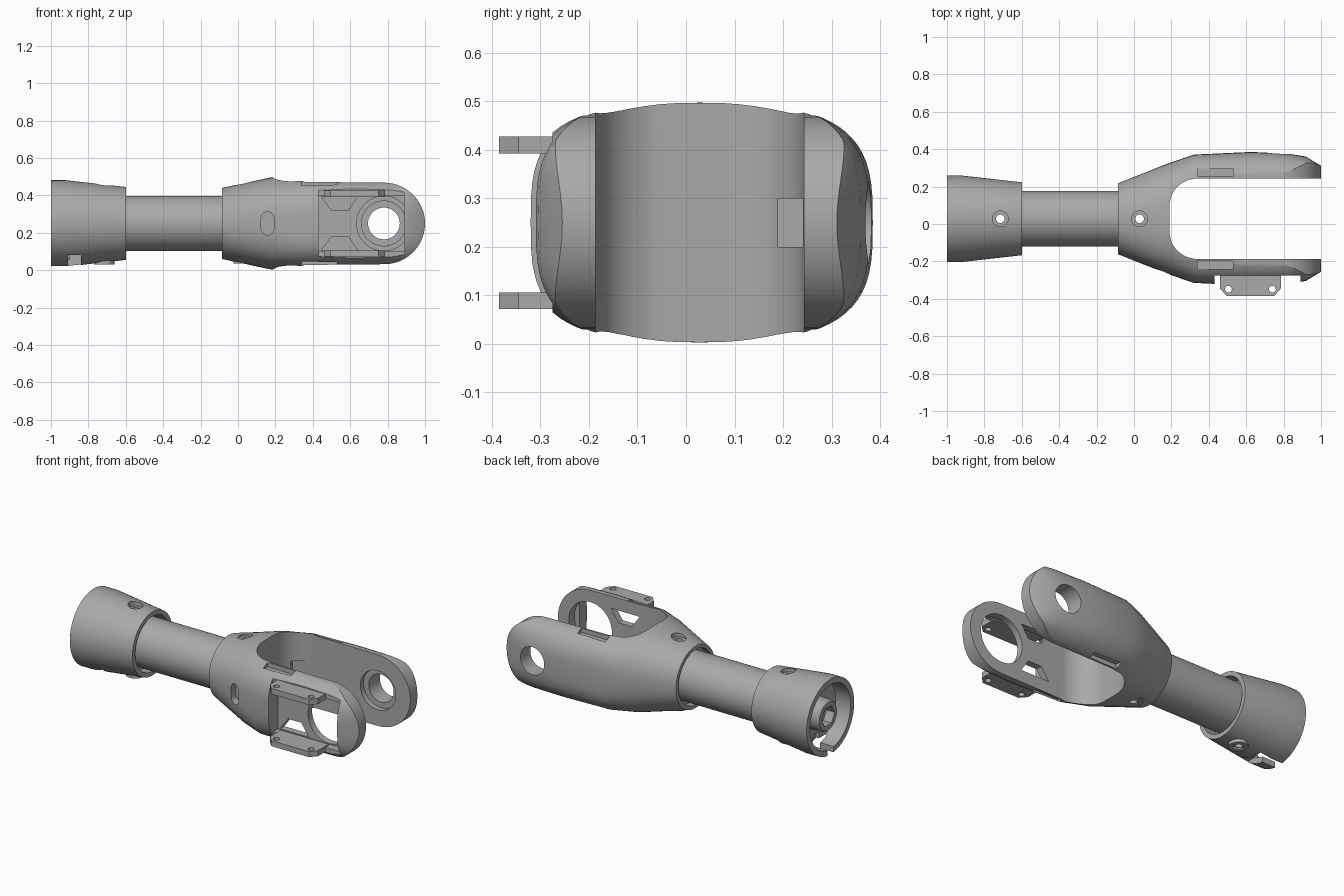
import bpy, bmesh, math

CY, CZ = 0.028, 0.25          # axis of the rod
PIN_X = 0.78                  # pin hole position

if "Cube" in bpy.data.objects:
    bpy.data.objects.remove(bpy.data.objects["Cube"], do_unlink=True)

steel = bpy.data.materials.new("grey_steel")
steel.use_nodes = True
GREY = (0.4, 0.4, 0.4, 1)
steel.diffuse_color = GREY
steel.node_tree.nodes["Principled BSDF"].inputs["Base Color"].default_value = GREY


def loft(name, rings):
    """Skin a row of equal-length point rings and cap both ends."""
    bm = bmesh.new()
    rows = [[bm.verts.new(p) for p in ring] for ring in rings]
    n = len(rows[0])
    for a, b in zip(rows, rows[1:]):
        for i in range(n):
            bm.faces.new((a[i], a[(i + 1) % n], b[(i + 1) % n], b[i]))
    bm.faces.new(rows[0])
    bm.faces.new(rows[-1])
    bmesh.ops.recalc_face_normals(bm, faces=bm.faces)
    mesh = bpy.data.meshes.new(name)
    bm.to_mesh(mesh)
    bm.free()
    mesh.materials.append(steel)
    ob = bpy.data.objects.new(name, mesh)
    bpy.context.collection.objects.link(ob)
    return ob


def place(axis, t, p):
    u, v = p
    return {"x": (t, u, v), "y": (u, t, v), "z": (u, v, t)}[axis]


def prism(name, axis, pts, lo, hi):
    return loft(name, [[place(axis, t, p) for p in pts] for t in (lo, hi)])


def circle(u, v, r, n=48):
    return [(u + r * math.cos(math.tau * i / n), v + r * math.sin(math.tau * i / n))
            for i in range(n)]


def cyl(name, axis, u, v, r, lo, hi, n=48):
    return prism(name, axis, circle(u, v, r, n), lo, hi)


def box(name, x0, x1, y0, y1, z0, z1):
    return prism(name, "z", [(x0, y0), (x1, y0), (x1, y1), (x0, y1)], z0, z1)


def boolean(ob, tool, op="DIFFERENCE"):
    mod = ob.modifiers.new("cut", "BOOLEAN")
    mod.operation, mod.solver, mod.object = op, "EXACT", tool
    bpy.context.view_layer.objects.active = ob
    bpy.ops.object.modifier_apply(modifier=mod.name)
    bpy.data.objects.remove(tool, do_unlink=True)


def turned(name, profile, n=64):
    return loft(name, [[place("x", x, p) for p in circle(CY, CZ, r, n)] for x, r in profile])


def oval(x, a, b, p, n=72):
    ring = []
    for i in range(n):
        c, s = math.cos(math.tau * i / n), math.sin(math.tau * i / n)
        ring.append((x, CY + a * math.copysign(abs(c) ** (2 / p), c),
                     CZ + b * math.copysign(abs(s) ** (2 / p), s)))
    return ring


# Fork body: round neck growing into a wide rounded block
fork = loft("fork", [oval(*s) for s in (
    (-0.085, 0.19, 0.19, 2), (0.18, 0.295, 0.247, 2.6), (0.32, 0.343, 0.245, 3.2),
    (0.62, 0.357, 0.245, 3.2), (0.82, 0.35, 0.245, 3.2), (0.92, 0.332, 0.245, 3.2),
    (1.0, 0.283, 0.245, 3.2))])

# Trim the prongs to a rounded end
arc = [(PIN_X + 0.22 * math.sin(a), CZ + 0.218 * math.cos(a))
       for a in (math.pi * i / 40 for i in range(41))]
outline = [(-0.2, 0.52), (0.22, 0.505), (0.36, 0.472)] + arc
outline += [(0.36, 0.028), (0.22, -0.005), (-0.2, -0.02)]
boolean(fork, prism("trim", "y", outline, -0.5, 0.5), "INTERSECT")

# Slot between the prongs
slot = [(1.1, CY - 0.215), (1.1, CY + 0.215)]
for side in (1, -1):
    corner = [(0.34 - 0.15 * math.sin(a), CY + side * (0.07 + 0.145 * math.cos(a)))
              for a in (math.pi / 2 * i / 12 for i in range(13))]
    slot += corner if side == 1 else corner[::-1]
boolean(fork, prism("slot", "z", slot, -0.2, 0.7))

# Neck bore, lateral oval recess, inner recess
boolean(fork, cyl("bore", "x", CY, CZ, 0.168, -0.2, -0.045))
stadium = [(0.158 + 0.034 * math.cos(a), CZ + math.copysign(0.028, math.sin(a)) + 0.034 * math.sin(a))
           for a in (math.tau * (i + 0.5) / 32 for i in range(32))]
boolean(fork, prism("oval_recess", "y", stadium, -0.5, -0.2))
boolean(fork, box("inner_recess", 0.2, 0.32, 0.19, CY + 0.213, 0.2, 0.3))

# Shallow grooves beside the slot, top and bottom of both prongs
for side in (1, -1):
    for up in (1, -1):
        y0, y1 = sorted((CY + side * 0.226, CY + side * 0.268))
        z0, z1 = sorted((CZ + up * 0.195, CZ + up * 0.3))
        boolean(fork, box("groove", 0.34, 0.53, y0, y1, z0, z1))

# Back prong: pin hole with a counterbore
boolean(fork, cyl("pin_hole", "y", PIN_X, CZ, 0.085, 0.2, 0.5))
boolean(fork, cyl("counterbore", "y", PIN_X, CZ, 0.12, 0.2, 0.275))

# Front prong: flat, pocket, bearing hole and web windows
boolean(fork, box("flat", 0.43, 0.89, -0.5, -0.275, -0.1, 0.6))
boolean(fork, box("pocket", 0.43, 0.89, -0.5, -0.228, 0.1, 0.4))
boolean(fork, cyl("bearing_hole", "y", PIN_X, CZ, 0.146, -0.24, -0.1))
for up in (1, -1):
    window = [(u, CZ + up * v) for u, v in ((0.445, 0.145), (0.5, 0.07), (0.59, 0.07), (0.64, 0.145))]
    boolean(fork, prism("window", "y", window, -0.3, -0.1))

# Mounting ears with two screw holes each
for name, z0, z1 in (("upper_ear", 0.392, 0.427), ("lower_ear", 0.072, 0.106)):
    shape = [(0.46, -0.24), (0.46, -0.345), (0.495, -0.385),
             (0.75, -0.385), (0.785, -0.345), (0.785, -0.24)]
    ear = prism(name, "z", shape, z0, z1)
    for x in (0.505, 0.74):
        boolean(ear, cyl("screw_hole", "z", x, -0.348, 0.018, z0 - 0.1, z1 + 0.1, 24))

# Rod
rod = turned("rod", [(-0.85, 0.148), (0.1, 0.148)])

# Collar: tapered cup open at both ends
collar = turned("collar", [(-1.0, 0.231), (-0.92, 0.231), (-0.6, 0.195)])
boolean(collar, turned("cup", [(-1.1, 0.198), (-0.9, 0.195)]))
boolean(collar, turned("mouth", [(-0.68, 0.168), (-0.5, 0.168)]))
boolean(collar, box("rim_gap", -1.1, -0.88, CY - 0.03, CY + 0.03, -0.1, 0.12))
boolean(collar, box("rim_notch", -0.91, -0.84, -0.3, 0.06, -0.1, 0.08))

# End bolt with a hexagonal socket
bolt = turned("end_bolt", [(-0.985, 0.085), (-0.97, 0.095), (-0.88, 0.095)])
boolean(bolt, cyl("socket", "x", CY, CZ, 0.062, -1.1, -0.93, 6))

# Cross screws: drilled through, countersunk on top, boss below
for x, parts, top, low, label in ((-0.715, (collar, rod), 0.43, 0.03, "collar_boss"),
                                  (0.03, (fork, rod), 0.445, 0.035, "fork_boss")):
    boss = cyl(label, "z", x, CY, 0.055, low, 0.1, 32)
    boolean(boss, cyl("socket", "z", x, CY, 0.032, -0.1, low + 0.025, 6))
    boolean(parts[0], cyl("countersink", "z", x, CY, 0.042, top, 0.6, 32))
    for part in parts + (boss,):
        boolean(part, cyl("drill", "z", x, CY, 0.023, -0.1, 0.6, 24))

# Smooth shading with sharp edges kept
for ob in bpy.context.collection.objects:
    if ob.type == "MESH" and steel.name in ob.data.materials:
        bpy.ops.object.select_all(action="DESELECT")
        ob.select_set(True)
        bpy.context.view_layer.objects.active = ob
        bpy.ops.object.shade_smooth_by_angle(angle=math.radians(25))
